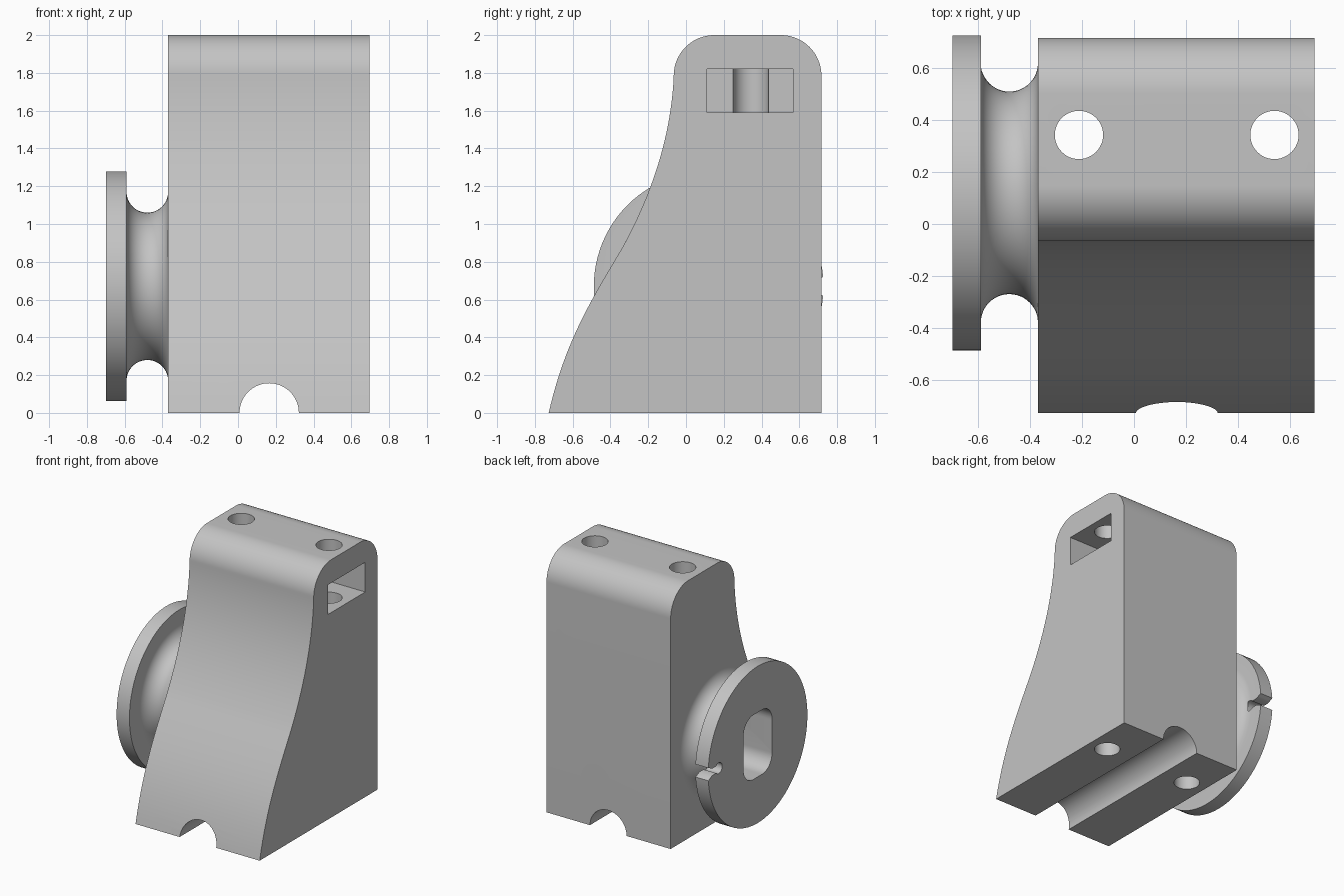
import bpy, bmesh
from math import cos, sin, pi, radians
from mathutils import Vector
from mathutils.geometry import interpolate_bezier

cube = bpy.data.objects.get("Cube")
if cube:
    bpy.data.objects.remove(cube, do_unlink=True)

# Material
grey = bpy.data.materials.new("light grey")
grey.use_nodes = True
COLOUR = (0.55, 0.55, 0.55, 1)
grey.diffuse_color = COLOUR
grey.node_tree.nodes["Principled BSDF"].inputs["Base Color"].default_value = COLOUR


def make_object(name, bm):
    bmesh.ops.recalc_face_normals(bm, faces=bm.faces[:])
    mesh = bpy.data.meshes.new(name)
    bm.to_mesh(mesh)
    bm.free()
    mesh.materials.append(grey)
    obj = bpy.data.objects.new(name, mesh)
    bpy.context.collection.objects.link(obj)
    return obj


def arc(u, v, r, start, end, steps=24):
    angles = [radians(start + (end - start) * i / steps) for i in range(steps + 1)]
    return [(u + r * cos(a), v + r * sin(a)) for a in angles]


def prism(name, points, axis, low, high):
    """Extrude a 2D outline along x, y or z; the outline uses the other two axes."""
    place = {"x": lambda u, v, d: (d, u, v),
             "y": lambda u, v, d: (u, d, v),
             "z": lambda u, v, d: (u, v, d)}[axis]
    bm = bmesh.new()
    face = bm.faces.new([bm.verts.new(place(u, v, low)) for u, v in points])
    extruded = bmesh.ops.extrude_face_region(bm, geom=[face])["geom"]
    verts = [e for e in extruded if isinstance(e, bmesh.types.BMVert)]
    bmesh.ops.translate(bm, verts=verts, vec=place(0, 0, high - low))
    return make_object(name, bm)


def bezier(*points):
    vecs = [Vector((u, v, 0)) for u, v in points]
    return [(p.x, p.y) for p in interpolate_bezier(*vecs, 24)]


def combine(target, tool, operation):
    tool.hide_render = True
    mod = target.modifiers.new(operation.lower(), "BOOLEAN")
    mod.operation, mod.solver, mod.object = operation, "EXACT", tool
    bpy.context.view_layer.objects.active = target
    bpy.ops.object.modifier_apply(modifier=mod.name)
    bpy.data.objects.remove(tool, do_unlink=True)


# Block: side profile with rounded top and S-shaped front
LEFT, RIGHT, BACK = 0.695, -0.37, 0.717
outline = [(BACK, 0)]
outline += arc(BACK - 0.215, 1.785, 0.215, 0, 90)
outline += arc(0.15, 1.785, 0.215, 90, 180)
outline += bezier((-0.065, 1.78), (-0.08, 1.45), (-0.19, 1.14), (-0.34, 0.87))[1:]
outline += bezier((-0.34, 0.87), (-0.5, 0.6), (-0.64, 0.38), (-0.727, 0))[1:]
body = prism("body", outline, "x", RIGHT, LEFT)

# Spool: grooved neck and flange turned around the x axis
CY, CZ, RADIUS, NECK = 0.12, 0.67, 0.608, 0.5
bm = bmesh.new()
lathe = [(-0.7, 0), (-0.7, RADIUS), (-0.59, RADIUS)]
lathe += arc(-0.48, NECK, 0.11, 180, 360)
lathe += [(-0.35, NECK), (-0.35, 0)]
verts = [bm.verts.new((x, CY, CZ + r)) for x, r in lathe]
edges = [bm.edges.new(pair) for pair in zip(verts, verts[1:])]
bmesh.ops.spin(bm, geom=verts + edges, cent=(0, CY, CZ), axis=(1, 0, 0),
               angle=2 * pi, steps=96)
bmesh.ops.remove_doubles(bm, verts=bm.verts[:], dist=0.0001)
combine(body, make_object("spool", bm), "UNION")

# Round screw holes through the full height
for x in (-0.212, 0.541):
    hole = prism("screw_hole", arc(x, 0.343, 0.093, 0, 360, 48)[:-1], "z", -0.1, 2.1)
    combine(body, hole, "DIFFERENCE")

# Half-round channel under the base
channel = prism("channel", arc(0.165, 0, 0.157, 0, 360, 64)[:-1], "y", -1, 1)
combine(body, channel, "DIFFERENCE")

# Rectangular pocket in the left side
pocket = prism("pocket", [(0.11, 1.59), (0.567, 1.59), (0.567, 1.82), (0.11, 1.82)],
               "x", -0.212, 0.8)
combine(body, pocket, "DIFFERENCE")

# Rounded recess in the flange
W, H, R = 0.175, 0.25, 0.12
recess_outline = []
for i, (sy, sz) in enumerate([(1, 1), (-1, 1), (-1, -1), (1, -1)]):
    recess_outline += arc(CY + sy * (W - R), CZ + sz * (H - R), R, 90 * i, 90 * i + 90, 12)
combine(body, prism("recess", recess_outline, "x", -0.8, -0.32), "DIFFERENCE")

# Flared notch with a round end in the flange rim
rim = CY + RADIUS
notch_outline = arc(rim - 0.13, CZ, 0.042, 40, 320)
notch_outline += [(rim - 0.05, CZ - 0.027), (rim + 0.02, CZ - 0.06),
                  (rim + 0.02, CZ + 0.06), (rim - 0.05, CZ + 0.027)]
combine(body, prism("notch", notch_outline, "x", -0.8, -0.585), "DIFFERENCE")

# Smooth shading with crisp edges
bpy.ops.object.select_all(action="DESELECT")
body.select_set(True)
bpy.context.view_layer.objects.active = body
bpy.ops.object.shade_smooth_by_angle(angle=radians(30))
